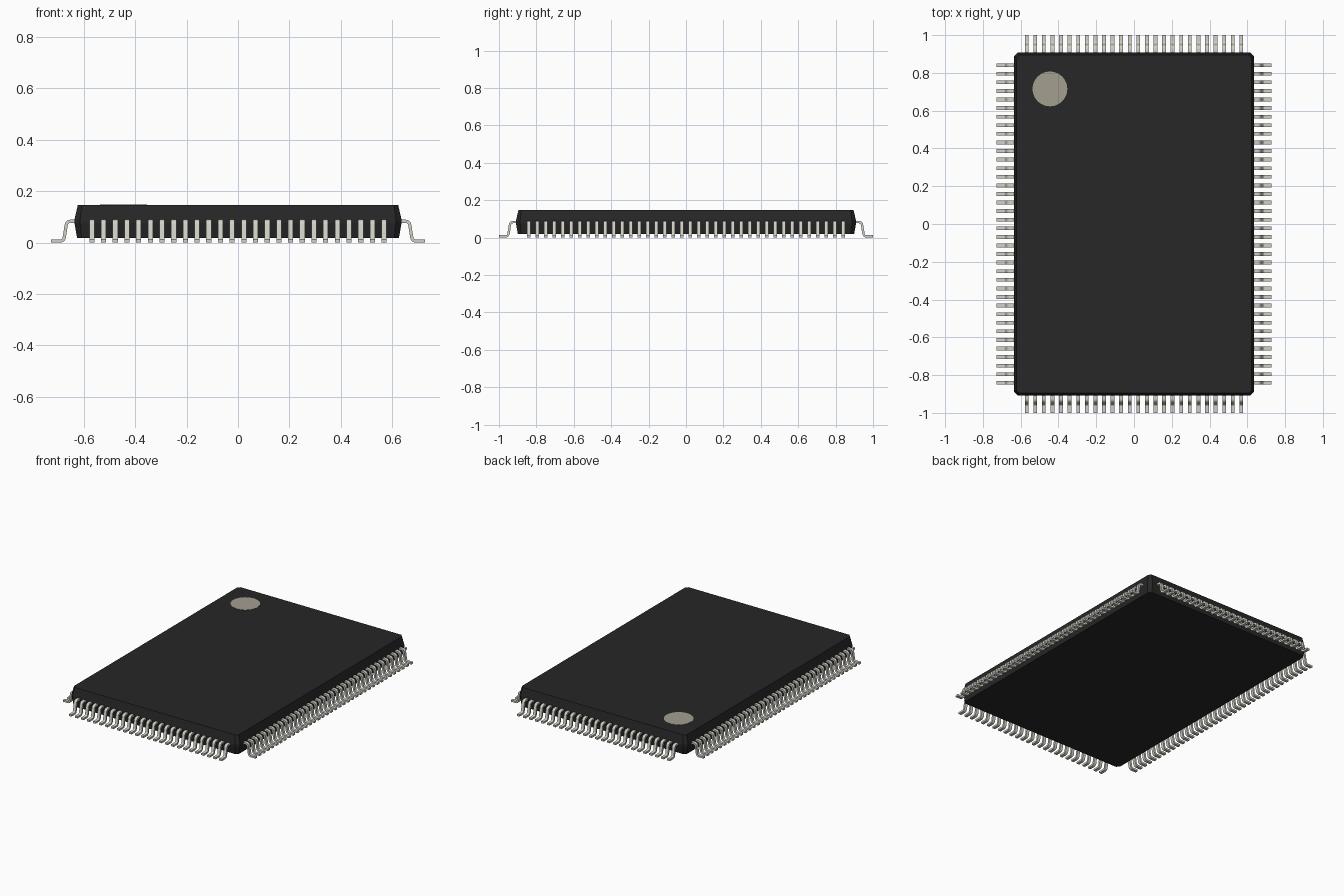
import bpy, bmesh, math
from mathutils import Vector

cube = bpy.data.objects.get("Cube")
if cube:
    bpy.data.objects.remove(cube, do_unlink=True)


def material(name, rgb):
    m = bpy.data.materials.new(name)
    m.use_nodes = True
    m.diffuse_color = (*rgb, 1)
    bsdf = m.node_tree.nodes["Principled BSDF"]
    bsdf.inputs["Base Color"].default_value = (*rgb, 1)
    bsdf.inputs["Roughness"].default_value = 0.6
    return m


BLACK = material("black plastic", (0.0205, 0.0200, 0.0200))
METAL = material("pale metal", (0.645, 0.638, 0.572))
MARK = material("warm grey marking", (0.37, 0.345, 0.28))


def add_object(name, bm, mat):
    bmesh.ops.recalc_face_normals(bm, faces=bm.faces)
    mesh = bpy.data.meshes.new(name)
    bm.to_mesh(mesh)
    bm.free()
    mesh.materials.append(mat)
    ob = bpy.data.objects.new(name, mesh)
    bpy.context.collection.objects.link(ob)
    return ob


def loft(bm, rings):
    """Skin a list of vertex rings and cap both ends."""
    for a, b in zip(rings, rings[1:]):
        n = len(a)
        for i in range(n):
            j = (i + 1) % n
            bm.faces.new((a[i], a[j], b[j], b[i]))
    bm.faces.new(rings[0])
    bm.faces.new(rings[-1])


# Package body: chamfered rectangle, widest at the lead plane
HX, HY = 0.636, 0.909
bm = bmesh.new()
rings = []
for z, inset, c in ((0.018, 0.010, 0.018), (0.076, 0.0, 0.022),
                    (0.090, 0.0, 0.022), (0.147, 0.013, 0.016)):
    x, y = HX - inset, HY - inset
    outline = ((x, c - y), (x, y - c), (x - c, y), (c - x, y),
               (-x, y - c), (-x, c - y), (c - x, -y), (x - c, -y))
    rings.append([bm.verts.new((px, py, z)) for px, py in outline])
loft(bm, rings)
add_object("package_body", bm, BLACK)

# Round pin-one marking on the top face
bm = bmesh.new()
bmesh.ops.create_cone(bm, cap_ends=True, segments=48, radius1=0.092,
                      radius2=0.092, depth=0.002)
bmesh.ops.translate(bm, verts=bm.verts, vec=(-0.445, 0.715, 0.1472))
add_object("pin_one_marking", bm, MARK)

# Gull-wing lead centre line: distance outward from the tip, height
THICK, WIDTH, PITCH, BEND = 0.0125, 0.020, 0.04545, 0.0155
corners = [Vector(p) for p in ((-0.11, 0.083), (-0.061, 0.083),
                               (-0.049, THICK / 2), (0.0, THICK / 2))]
path = [corners[0]]
for prev, c, nxt in zip(corners, corners[1:], corners[2:]):
    a = c + (prev - c).normalized() * BEND
    b = c + (nxt - c).normalized() * BEND
    for i in range(7):
        t = i / 6
        path.append(a * (1 - t) ** 2 + c * 2 * t * (1 - t) + b * t ** 2)
path.append(corners[-1])


def lead_row(name, count, tip, turn):
    """One lead pointing along +x, repeated along y, then turned to its side."""
    bm = bmesh.new()
    rings = []
    y0 = -(count - 1) * PITCH / 2
    for i, p in enumerate(path):
        before = (p - path[i - 1]).normalized() if i else None
        after = (path[i + 1] - p).normalized() if i < len(path) - 1 else None
        d = ((before or after) + (after or before)).normalized()
        n = Vector((-d.y, d.x)) * THICK / 2
        rings.append([bm.verts.new((tip + q.x, y0 + s * WIDTH / 2, q.y))
                      for q, s in ((p + n, -1), (p + n, 1), (p - n, 1), (p - n, -1))])
    loft(bm, rings)
    ob = add_object(name, bm, METAL)
    ob.rotation_euler.z = turn
    arr = ob.modifiers.new("repeat", 'ARRAY')
    arr.count = count
    arr.use_relative_offset = False
    arr.use_constant_offset = True
    arr.constant_offset_displace = (0, PITCH, 0)
    bpy.ops.object.select_all(action='DESELECT')
    ob.select_set(True)
    bpy.context.view_layer.objects.active = ob
    bpy.ops.object.shade_smooth_by_angle(angle=math.radians(35))


for name, count, tip, turn in (("left_leads", 38, 0.727, 0),
                               ("back_leads", 26, 1.0, math.pi / 2),
                               ("right_leads", 38, 0.727, math.pi),
                               ("front_leads", 26, 1.0, -math.pi / 2)):
    lead_row(name, count, tip, turn)
